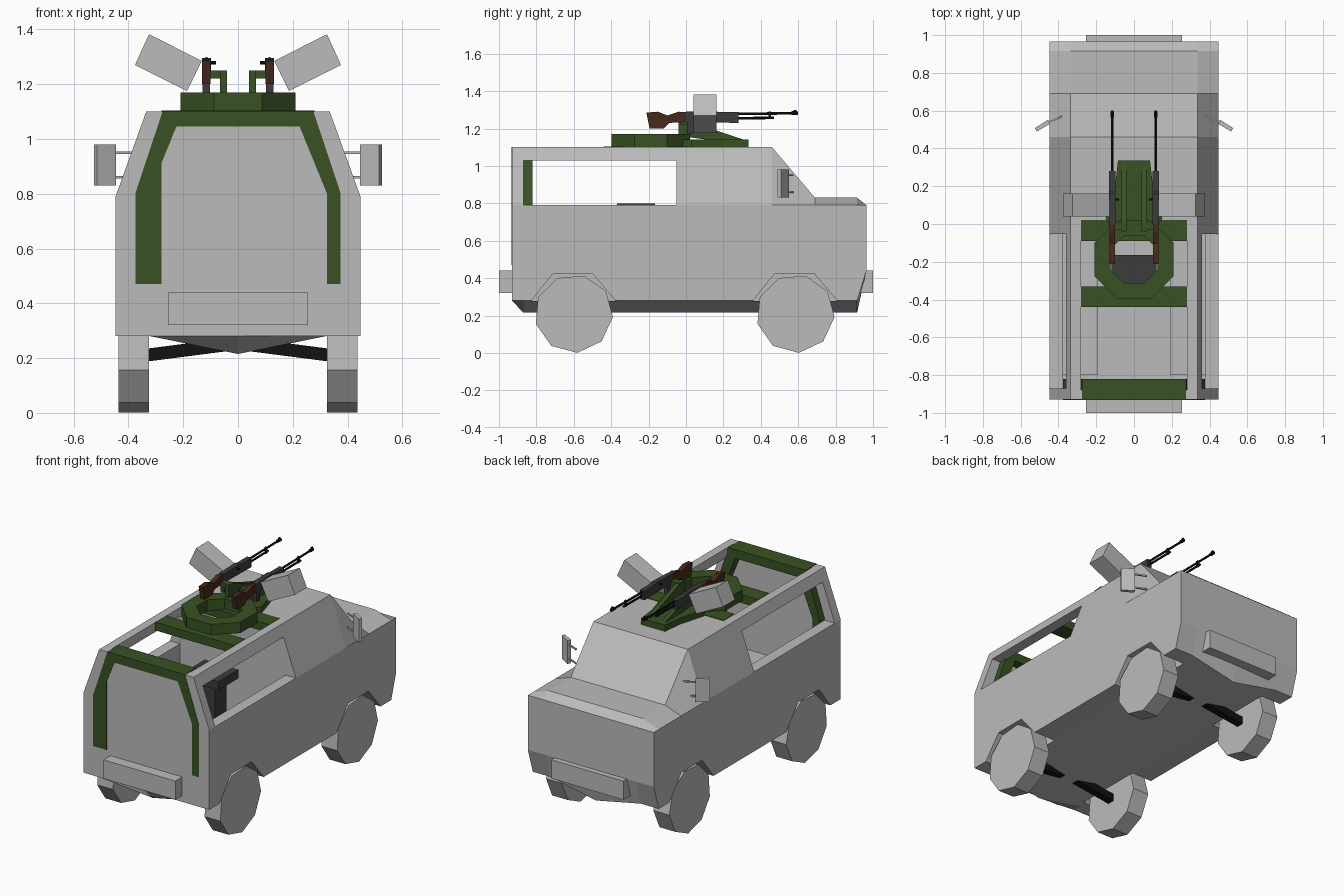
import bpy, bmesh, math
from mathutils import Vector

if "Cube" in bpy.data.objects:
    bpy.data.objects.remove(bpy.data.objects["Cube"])


def material(name, rgb):
    m = bpy.data.materials.new(name)
    m.diffuse_color = (*rgb, 1)
    m.use_nodes = True
    m.node_tree.nodes["Principled BSDF"].inputs["Base Color"].default_value = m.diffuse_color
    return m


GREY = material("hull grey", (0.5, 0.5, 0.5))
GREEN = material("olive green", (0.04, 0.085, 0.017))
BROWN = material("wood brown", (0.065, 0.023, 0.013))
STEEL = material("gun steel", (0.045, 0.045, 0.048))
BLACK = material("black", (0.006, 0.006, 0.006))


def finish(name, bm, mat):
    bmesh.ops.recalc_face_normals(bm, faces=bm.faces)
    me = bpy.data.meshes.new(name)
    bm.to_mesh(me)
    bm.free()
    me.materials.append(mat)
    ob = bpy.data.objects.new(name, me)
    bpy.context.scene.collection.objects.link(ob)
    return ob


def loft(name, rings, mat, closed=False):
    """Skin rings of equal point count; cap the ends unless closed."""
    bm = bmesh.new()
    vs = [[bm.verts.new(p) for p in r] for r in rings]
    n = len(rings[0])
    pairs = list(zip(vs, vs[1:])) + ([(vs[-1], vs[0])] if closed else [])
    for a, b in pairs:
        for i in range(n):
            j = (i + 1) % n
            bm.faces.new((a[i], a[j], b[j], b[i]))
    if not closed:
        bm.faces.new(vs[0])
        bm.faces.new(vs[-1])
    return finish(name, bm, mat)


def prism(name, pts, axis, a, b, mat):
    """Extrude a 2D outline along an axis from a to b."""
    place = {"x": lambda u, v, t: (t, u, v),
             "y": lambda u, v, t: (u, t, v),
             "z": lambda u, v, t: (u, v, t)}[axis]
    return loft(name, [[place(u, v, t) for u, v in pts] for t in (a, b)], mat)


def box(name, x, y, z, mat):
    return prism(name, [(x[0], y[0]), (x[1], y[0]), (x[1], y[1]), (x[0], y[1])], "z", *z, mat)


def rod(name, p, q, r, mat, sides=6):
    """Straight bar between two points."""
    p, q = Vector(p), Vector(q)
    rot = (q - p).to_track_quat("Z", "Y")
    ring = [rot @ Vector((r * math.cos(t), r * math.sin(t), 0))
            for t in (2 * math.pi * (i + .5) / sides for i in range(sides))]
    return loft(name, [[p + v for v in ring], [q + v for v in ring]], mat)


def cut(ob, cutters):
    for c in cutters:
        m = ob.modifiers.new("cut", "BOOLEAN")
        m.operation, m.solver, m.object = "DIFFERENCE", "EXACT", c
    bpy.context.view_layer.update()
    me = bpy.data.meshes.new_from_object(ob.evaluated_get(bpy.context.evaluated_depsgraph_get()))
    ob.modifiers.clear()
    ob.data = me
    for c in cutters:
        bpy.data.objects.remove(c)


def mirrored(half):
    return half + [(-x, z) for x, z in reversed(half)]


# Hull: lofted cross-sections along y (y, keel z, floor z, roof z)
rings = []
for y, keel, low, top in [(-.93, .28, .28, 1.1), (-.87, .215, .28, 1.1), (.46, .215, .28, 1.1),
                          (.69, .215, .28, .83), (.915, .215, .28, .83), (.965, .44, .44, .79)]:
    half = [(.32, low), (.447, low), (.447, .79), (.335, top)]
    rings.append([(x, y, z) for x, z in [(0, keel)] + mirrored(half)])
hull = loft("hull", rings, GREY)

# Openings: cargo bay with open roof, side windows, wheel arches
cutters = [
    prism("bay_cutter", mirrored([(.375, .45), (.375, .8), (.28, 1.06), (.28, 1.2)]), "y", -.88, -.05, GREY),
    box("window_cutter", (-1, 1), (-.87, -.052), (.79, 1.03), GREY)]
for s in (-1, 1):
    for y in (-.6, .585):
        arch = [(y - .29, .2), (y - .11, .425), (y + .1, .425), (y + .29, .2)]
        cutters.append(prism("arch_cutter", arch, "x", s * .3, s * .6, GREY))
cut(hull, cutters)

# Rear green frame, edge plate and roof beams
arch = [(.375, .47), (.375, .8), (.275, 1.102), (-.275, 1.102), (-.375, .8), (-.375, .47),
        (-.325, .47), (-.325, .8), (-.225, 1.045), (.225, 1.045), (.325, .8), (.325, .47)]
prism("rear_frame", arch, "y", -.932, -.82, GREEN)
prism("door_edge", [(-.327, .47), (-.28, .47), (-.28, .91), (-.327, .8)], "y", -.932, -.925, GREEN)
for y in (-.44, -.09):
    box("roof_beam", (-.28, .28), (y, y + .11), (1.05, 1.103), GREEN)

# Bumpers
for s in (-1, 1):
    box("bumper", (-.255, .255), sorted((s * .925, s * 1.0)), (.32, .44), GREY)

# Interior: benches and gunner seat
for s in (-1, 1):
    box("bench", sorted((s * .19, s * .376)), (-.8, -.05), (.44, .58), GREY)
box("gunner_seat", (-.12, .12), (-.37, -.165), (.745, .8), STEEL)
box("seat_post", (-.06, .06), (-.32, -.2), (.44, .75), STEEL)

# Wheels and half axles
for y in (-.6, .585):
    angles = [math.radians(-85 + 40 * i) for i in range(9)]
    outline = [(y + .21 * math.cos(t), .21 + .21 * math.sin(t)) for t in angles]
    for s in (-1, 1):
        prism("wheel", outline, "x", s * .325, s * .437, GREY)
        rod("axle", (s * .34, y, .21), (s * .03, y, .25), .033, BLACK, 4)

# Wing mirrors
for s in (-1, 1):
    plate = [(s * .445, .53), (s * .515, .49), (s * .525, .508), (s * .455, .552)]
    prism("mirror", plate, "z", .83, .98, GREY)
    for z in (.86, .95):
        rod("mirror_arm", (s * .38, .57, z), (s * .46, .535, z), .006, GREY, 4)


# Turret ring
def octagon(r, z):
    return [(r * math.cos(t), -.188 + r * math.sin(t), z)
            for t in (math.pi / 4 * (i + .5) for i in range(8))]


loft("turret_ring", [octagon(.227, 1.1), octagon(.227, 1.17), octagon(.136, 1.17), octagon(.136, 1.1)],
     GREEN, closed=True)

# Gun platform
prism("gun_platform", [(-.15, .03), (-.1, -.06), (.1, -.06), (.15, .03), (.1, .2), (.085, .335), (-.085, .335),
                       (-.1, .2)], "z", 1.098, 1.14, GREEN)

# Twin guns
for s in (-1, 1):
    arm = [(-.04, 1.16), (-.04, 1.25), (0, 1.25), (.13, 1.2), (.31, 1.14), (.31, 1.12), (.12, 1.14)]
    prism("cradle_arm", arm, "x", s * .04, s * .066, GREEN)
    box("cradle_pin", sorted((s * .04, s * .105)), (-.03, .01), (1.22, 1.25), GREEN)
    stock = [(-.212, 1.285), (-.195, 1.2), (-.12, 1.2), (-.09, 1.23), (.01, 1.235), (.03, 1.285),
             (-.04, 1.29), (-.1, 1.27), (-.15, 1.29)]
    prism("gun_stock", stock, "x", s * .1, s * .131, BROWN)
    receiver = [(.0, 1.235), (.0, 1.29), (.16, 1.295), (.17, 1.288), (.28, 1.288), (.28, 1.23)]
    prism("gun_receiver", receiver, "x", s * .099, s * .132, STEEL)
    box("gun_grip", sorted((s * .102, s * .129)), (.005, .04), (1.17, 1.24), STEEL)
    rod("gun_barrel", (s * .115, .27, 1.278), (s * .115, .6, 1.282), .007, BLACK)
    rod("gun_gas_tube", (s * .115, .27, 1.255), (s * .115, .47, 1.257), .007, BLACK)
    rod("muzzle", (s * .115, .565, 1.282), (s * .115, .595, 1.282), .011, BLACK)
    box("barrel_band", sorted((s * .109, s * .121)), (.44, .455), (1.25, 1.29), BLACK)
    box("front_sight", sorted((s * .112, s * .118)), (.575, .59), (1.28, 1.3), BLACK)
    rod("cocking_handle", (s * .08, .13, 1.278), (s * .105, .13, 1.278), .006, BLACK)
    # Tilted ammunition box
    crate = [(s * .325, 1.382), (s * .376, 1.27), (s * .186, 1.175), (s * .132, 1.285)]
    prism("ammo_box", crate, "y", .04, .162, GREY)
